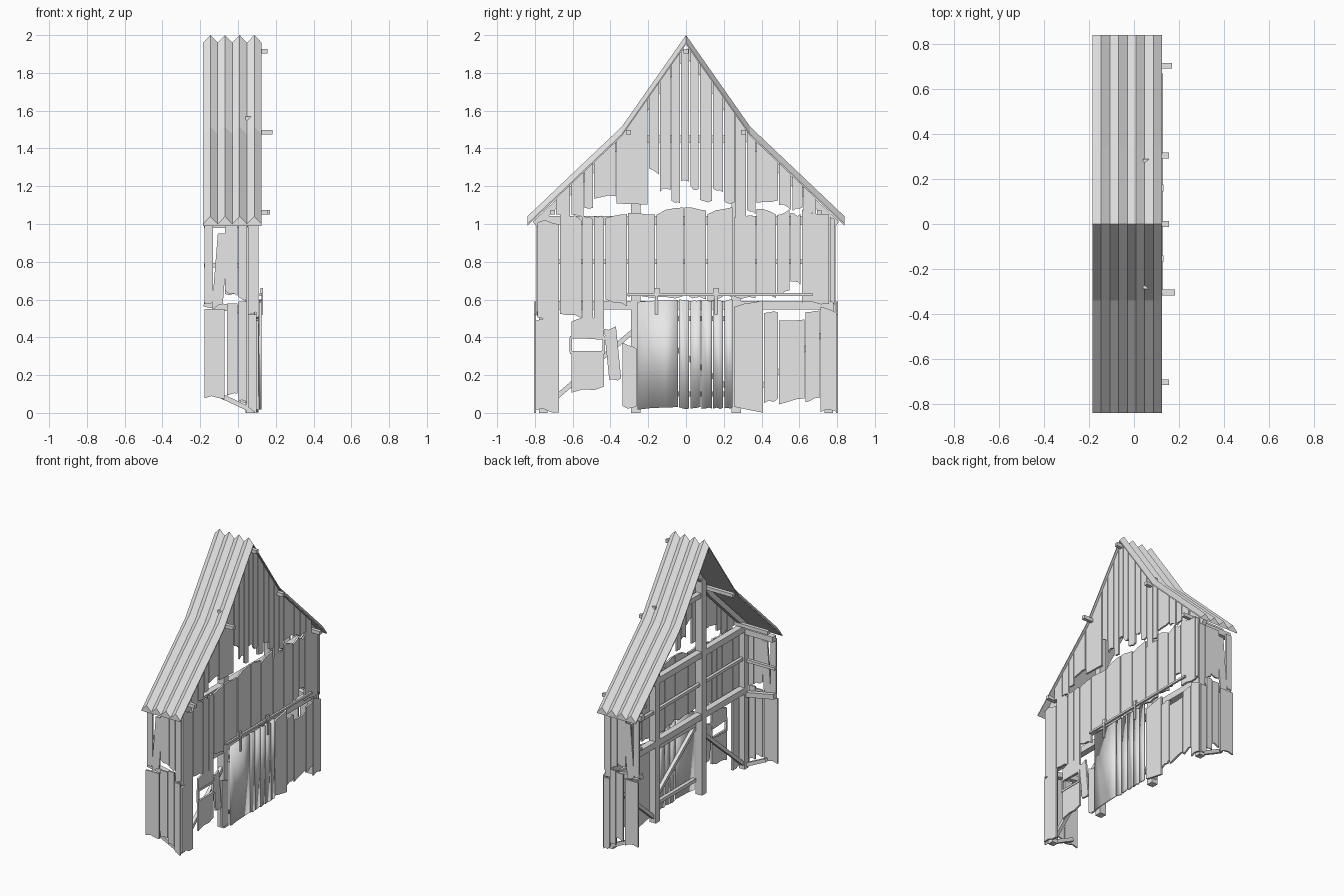
import bpy, bmesh, random
from mathutils import Vector

random.seed(4)
if "Cube" in bpy.data.objects:
    bpy.data.objects.remove(bpy.data.objects["Cube"])

grey = bpy.data.materials.new("weathered_grey")
grey.use_nodes = True
grey.diffuse_color = (0.8, 0.8, 0.8, 1)
grey.node_tree.nodes["Principled BSDF"].inputs["Base Color"].default_value = grey.diffuse_color


def finish(name, bm, smooth=False):
    bmesh.ops.recalc_face_normals(bm, faces=bm.faces)
    mesh = bpy.data.meshes.new(name)
    bm.to_mesh(mesh)
    bm.free()
    for face in mesh.polygons:
        face.use_smooth = smooth
    mesh.materials.append(grey)
    obj = bpy.data.objects.new(name, mesh)
    bpy.context.collection.objects.link(obj)
    return obj


def roof_height(y):
    """Crest height of the two-pitch roof."""
    y = abs(y)
    return 2 - 1.426 * y if y < 0.34 else 1.515 - 0.95 * (y - 0.34)


def beam(name, start, end, width=0.04, depth=None):
    """Square timber between two points."""
    start, end = Vector(start), Vector(end)
    axis = end - start
    bm = bmesh.new()
    bmesh.ops.create_cube(bm, size=1)
    bmesh.ops.scale(bm, vec=(width, depth or width, axis.length), verts=bm.verts)
    turn = axis.to_track_quat("Z", "Y").to_matrix()
    bmesh.ops.rotate(bm, matrix=turn, verts=bm.verts)
    bmesh.ops.translate(bm, vec=(start + end) / 2, verts=bm.verts)
    return finish(name, bm)


def ragged(a, b, height, rough):
    """Broken plank end between a and b."""
    tilt = random.uniform(-rough, rough)
    points = []
    for t in (0, 0.35, 0.7, 1):
        wobble = random.uniform(-rough, rough) / 3
        points.append((a + (b - a) * t, max(0, height + tilt * (t - 0.5) + wobble)))
    return points


def slab(name, outline, place, thickness, smooth=False):
    """Extrude a flat outline; place maps outline points into space."""
    bm = bmesh.new()
    rings = [[bm.verts.new(place(u, z, d)) for u, z in outline] for d in (0, thickness)]
    bm.faces.new(rings[0])
    bm.faces.new(rings[1])
    count = len(outline)
    for i in range(count):
        j = (i + 1) % count
        bm.faces.new((rings[0][i], rings[0][j], rings[1][j], rings[1][i]))
    return finish(name, bm, smooth)


def front_plank(name, a, b, low, high, x=0.095, rough=0.03, lean=0, smooth=False):
    """Plank on the gable wall; high=None follows the roof."""
    gap = 0.003
    a, b = a + gap, b - gap
    bottom = ragged(a, b, low, rough)
    if high is None:
        top = [(y, roof_height(y) - 0.045) for y in (b, a)]
    else:
        top = ragged(a, b, high, rough)[::-1]
    outline = [(y + lean * (z - low), z) for y, z in bottom + top]
    slab(name, outline, lambda u, z, d: (x + d, u, z), 0.013, smooth)


# Corrugated roof
folds = 8
stations = (-0.84, -0.34, 0, 0.34, 0.84)
bm = bmesh.new()
loops = []
for y in stations:
    crest = roof_height(y)
    section = [(-0.185 + 0.31 * i / folds, crest - 0.04 * (i % 2 == 0)) for i in range(folds + 1)]
    section += [(0.125, crest - 0.05), (-0.185, crest - 0.05)]
    loops.append([bm.verts.new((x, y, z)) for x, z in section])
for one, two in zip(loops, loops[1:]):
    for i in range(len(one)):
        j = (i + 1) % len(one)
        bm.faces.new((one[i], one[j], two[j], two[i]))
bm.faces.new(loops[0])
bm.faces.new(loops[-1])
finish("corrugated_roof", bm)

# Gable planks: left edge and bottom, in hundredths
gable = [(-69, 105), (-61, 104), (-54, 109), (-49, 114), (-37, 110), (-20, 128), (-14, 118),
         (-8, 111), (-3, 123), (2, 119), (7, 112), (14, 118), (20, 111), (26, 103), (32, 107),
         (37, 111), (49, 109), (56, 108), (62, 105), (69, 0)]
for (a, low), (b, _) in zip(gable, gable[1:]):
    front_plank("gable_plank", a / 100, b / 100, low / 100, None)

# Middle planks: left edge, bottom, top
middle = [(-79, 50, 101), (-67, 52, 104), (-55, 47, 104), (-49, 46, 104), (-43, 58, 104),
          (-31, 61, 105), (-16, 61, 107), (-1, 61, 108), (11, 61, 107), (25, 61, 104),
          (37, 62, 107), (48, 64, 106), (55, 69, 105), (61, 58, 106), (76, 58, 103), (79, 0, 0)]
for (a, low, high), (b, _, _) in zip(middle, middle[1:]):
    front_plank("middle_plank", a / 100, b / 100, low / 100, high / 100)

# Lower planks: left, right, bottom, top
lower = [(-80, -67, 1, 50), (-61, -43, 12, 32), (-61, -43, 40, 50), (-34, -26, 3, 36),
         (25, 41, 1, 58), (41, 49, 6, 53), (49, 63, 6, 49), (63, 71, 7, 54), (71, 80, 1, 54)]
for a, b, low, high in lower:
    front_plank("lower_plank", a / 100, b / 100, low / 100, high / 100)
front_plank("leaning_plank", -0.41, -0.34, 0.18, 0.45, lean=-0.1)

# Window frame
for z in (0.32, 0.4):
    beam("window_rail", (0.105, -0.615, z), (0.105, -0.43, z), 0.014)
for y in (-0.61, -0.435):
    beam("window_jamb", (0.105, y, 0.32), (0.105, y, 0.4), 0.014)

# Sliding door with rail, hangers and back bracing
edges = (-0.26, -0.04, 0.02, 0.08, 0.14, 0.2, 0.25)
for a, b in zip(edges, edges[1:]):
    front_plank("door_plank", a, b, 0.025, 0.595, x=0.112, rough=0.012, smooth=True)
beam("door_rail", (0.121, -0.31, 0.627), (0.121, 0.67, 0.627), 0.014)
for y in (-0.155, 0.16):
    beam("door_hanger", (0.128, y, 0.52), (0.128, y, 0.66), 0.008, 0.016)
    beam("hanger_wheel", (0.12, y, 0.645), (0.132, y, 0.645), 0.03)
for z in (0.1, 0.5):
    beam("door_ledge", (0.1, -0.24, z), (0.1, 0.24, z), 0.025)
beam("door_brace", (0.1, -0.24, 0.48), (0.1, 0.24, 0.12), 0.025)

# Gable frame
frame_x = 0.065
for z in (0.57, 1.02):
    beam("tie_beam", (frame_x, -0.77, z), (frame_x, 0.77, z), 0.045)
beam("collar_beam", (frame_x, -0.3, 1.45), (frame_x, 0.3, 1.45), 0.035)
beam("left_brace", (frame_x, 0.26, 0.02), (frame_x, 0.76, 0.45), 0.025)
beam("right_brace", (frame_x, -0.26, 0.45), (frame_x, -0.76, 0.02), 0.025)
beam("girt", (frame_x, -0.76, 0.8), (frame_x, 0.76, 0.8), 0.022)

# Side wall planks: left, right, bottom, top, lean
side = [(-18, -13, 58, 99, 0), (-14, -8, 56, 95, 0.08), (-7, 0, 63, 99, 0),
        (0, 5, 60, 99, 0), (5, 10, 52, 99, 0), (-18, -7, 8, 55, 0),
        (-6, 0, 10, 58, 0), (0, 5, 6, 59, 0), (5, 10, 1, 52, 0)]

for s in (-1, 1):
    beam("door_post", (frame_x, s * 0.265, 0), (frame_x, s * 0.265, 1.57), 0.05)
    beam("corner_post", (frame_x, s * 0.755, 0), (frame_x, s * 0.755, 1.04), 0.045)
    # Rafters follow the two pitches
    for a, b in ((0, 0.34), (0.34, 0.8)):
        beam("rafter", (frame_x, s * a, roof_height(a) - 0.08),
             (frame_x, s * b, roof_height(b) - 0.08), 0.035)
    # Side wall framing
    beam("eave_plate", (-0.18, s * 0.755, 1.0), (0.09, s * 0.755, 1.0), 0.04)
    beam("side_girt", (-0.18, s * 0.765, 0.58), (0.08, s * 0.765, 0.53), 0.035)
    beam("thin_girt", (-0.18, s * 0.765, 0.78), (0.08, s * 0.765, 0.78), 0.02)
    beam("side_brace", (-0.11, s * 0.765, 0.1), (0.08, s * 0.765, 0.01), 0.025)
    for a, b, low, high, lean in side:
        a, b, low, high = a / 100 + 0.002, b / 100 - 0.002, low / 100, high / 100
        outline = ragged(a, b, low, 0.03) + [(b, high), (a, high)]
        outline = [(x + lean * (z - low), z) for x, z in outline]
        wall_y = 0.793 if low < 0.3 else 0.779
        slab("side_plank", outline, lambda u, z, d: (u, s * (wall_y + d), z), 0.012)

# Purlins with ends past the gable
for y, z, reach in ((0, 1.915, 0.155), (0.305, 1.485, 0.155), (-0.305, 1.485, 0.183),
                    (0.705, 1.062, 0.17), (-0.705, 1.062, 0.155)):
    beam("purlin", (-0.17, y, z), (reach, y, z), 0.025)
